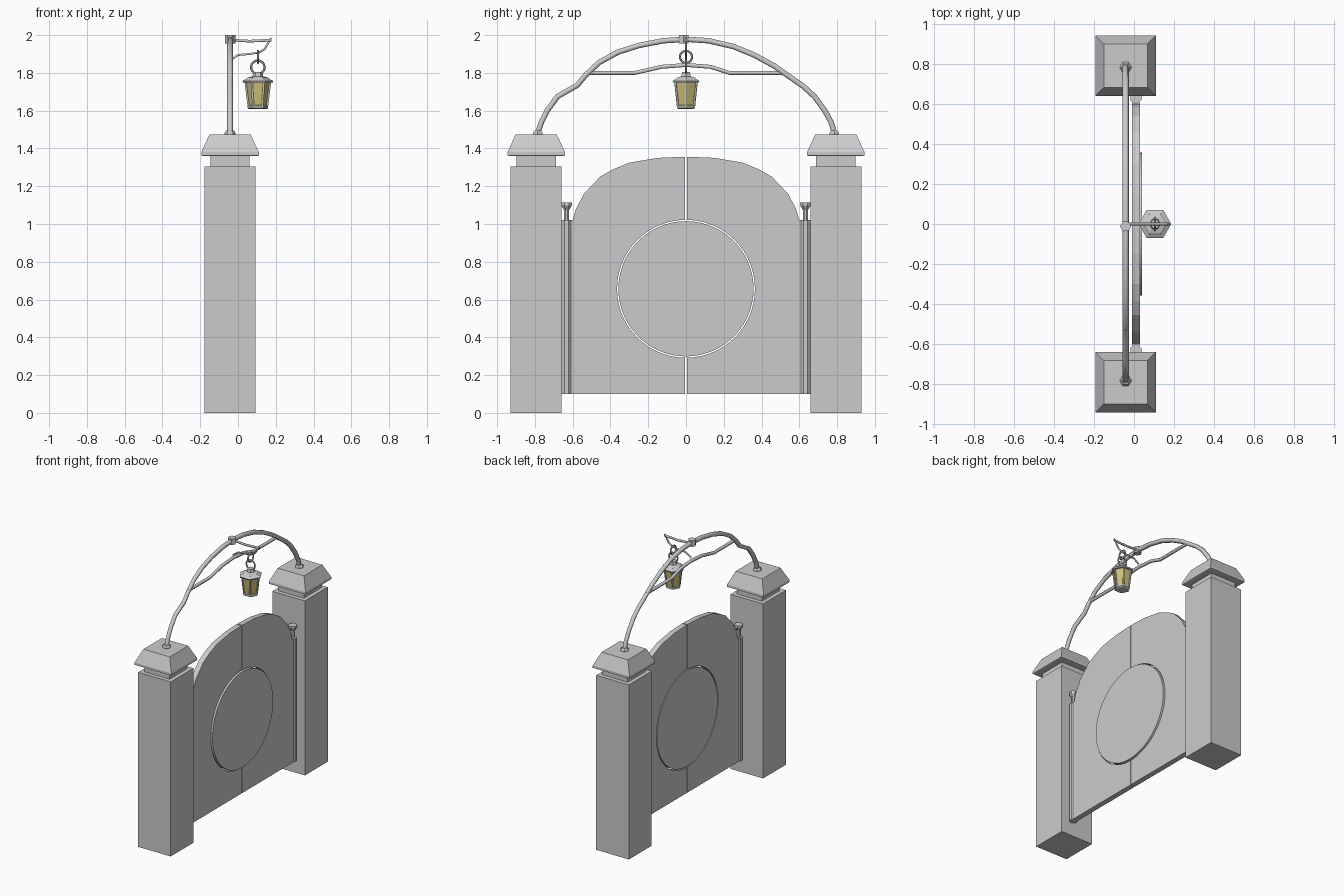
import bpy, bmesh, math
from mathutils import Vector

if "Cube" in bpy.data.objects:
    bpy.data.objects.remove(bpy.data.objects["Cube"])

AX = -0.042   # depth position of pillars and arch
LX = 0.105    # lantern axis
GAP = 0.004


def finish(name, bm, mat=None):
    bmesh.ops.recalc_face_normals(bm, faces=bm.faces)
    me = bpy.data.meshes.new(name)
    bm.to_mesh(me)
    bm.free()
    ob = bpy.data.objects.new(name, me)
    bpy.context.collection.objects.link(ob)
    if mat:
        me.materials.append(mat)
    return ob


def stack(name, x, y, rings, n, turn=0.0, mat=None):
    """Stacked n-gon sections (radius, z) closed at both ends."""
    bm = bmesh.new()
    loops = []
    for r, z in rings:
        loops.append([bm.verts.new((x + r * math.cos(turn + i * math.tau / n),
                                    y + r * math.sin(turn + i * math.tau / n), z))
                      for i in range(n)])
    for a, b in zip(loops, loops[1:]):
        for i in range(n):
            j = (i + 1) % n
            bm.faces.new((a[i], a[j], b[j], b[i]))
    bm.faces.new(loops[0])
    bm.faces.new(loops[-1])
    return finish(name, bm, mat)


def slab(name, pts, x0, x1):
    """Extrude a (y, z) outline along x."""
    bm = bmesh.new()
    f = bm.faces.new([bm.verts.new((x0, y, z)) for y, z in pts])
    ext = bmesh.ops.extrude_face_region(bm, geom=[f])
    bmesh.ops.translate(bm, vec=(x1 - x0, 0, 0),
                        verts=[v for v in ext['geom'] if isinstance(v, bmesh.types.BMVert)])
    return finish(name, bm)


def tube(name, pts, r):
    """Six-sided bar along a polyline."""
    cu = bpy.data.curves.new(name, 'CURVE')
    cu.dimensions = '3D'
    cu.bevel_depth = r
    cu.bevel_resolution = 1
    cu.use_fill_caps = True
    sp = cu.splines.new('POLY')
    sp.points.add(len(pts) - 1)
    for p, c in zip(sp.points, pts):
        p.co = (*c, 1)
    ob = bpy.data.objects.new(name, cu)
    bpy.context.collection.objects.link(ob)
    return ob


def ring(name, loc, R, r, rot):
    bpy.ops.mesh.primitive_torus_add(location=loc, rotation=rot, major_radius=R,
                                     minor_radius=r, major_segments=14, minor_segments=6)
    bpy.context.object.name = name


# Pillars with neck and bevelled cap (half-widths, z), hinge posts and doors
S = math.sqrt(2)
ZC, RH = 0.657, 0.365
for s, side in ((-1, "left"), (1, "right")):
    y = s * 0.793
    for part, prof in (("pillar", [(.135, 0), (.135, 1.305)]),
                       ("pillar_neck", [(.104, 1.30), (.104, 1.365)]),
                       ("pillar_cap", [(.144, 1.36), (.152, 1.363), (.152, 1.38), (.109, 1.475)])):
        stack(f"{side}_{part}", AX, y, [(w * S, z) for w, z in prof], 4, math.pi / 4)
    stack(f"{side}_arch_foot", AX, s * 0.785, [(.03, 1.47), (.03, 1.482), (.02, 1.495)], 6)
    stack(f"{side}_hinge_post", 0.009, s * 0.632, [(.028, 0.10), (.028, 1.02)], 8, math.pi / 8)
    stack(f"{side}_hinge_finial", 0.009, s * 0.632,
          [(.015, 1.01), (.015, 1.075), (.030, 1.098), (.030, 1.113)], 8, math.pi / 8)

    # Door leaf with an arched top and half of the round opening
    a0 = math.asin(GAP / RH)
    n = 28
    arc = [(RH * math.sin(a), ZC + RH * math.cos(a))
           for a in (a0 + (math.pi - 2 * a0) * i / n for i in range(n + 1))]
    out = [(GAP, .10), (.61, .10), (.61, 1.02), (.60, 1.02), (.583, 1.08), (.54, 1.16),
           (.455, 1.25), (.385, 1.29), (.30, 1.325), (.15, 1.35), (GAP, 1.356)]
    slab(f"{side}_door", [(s * a, b) for a, b in out + arc], -0.01, 0.03)

# Round medallion in the middle of the doors
slab("door_disc", [(.358 * math.cos(i * math.tau / 56), ZC + .358 * math.sin(i * math.tau / 56))
                   for i in range(56)], -0.01, 0.04)

# Bent arch and lower branch
arch = [(-.787, 1.475), (-.765, 1.54), (-.735, 1.60), (-.68, 1.675), (-.575, 1.735), (-.53, 1.79),
        (-.46, 1.855), (-.36, 1.91), (-.25, 1.945), (-.12, 1.97), (0, 1.978), (.12, 1.97),
        (.25, 1.94), (.36, 1.895), (.47, 1.835), (.54, 1.785), (.62, 1.73), (.68, 1.675),
        (.735, 1.60), (.77, 1.535), (.787, 1.475)]
tube("arch", [(AX, y, z) for y, z in arch], 0.0165)
branch = [(-.53, 1.80), (-.27, 1.80), (-.13, 1.832), (0, 1.842), (.13, 1.832), (.23, 1.80), (.53, 1.80)]
tube("lower_branch", [(AX, y, z) for y, z in branch], 0.012)
stack("arch_collar", AX, -0.012, [(.028, 1.955), (.028, 2.0)], 6)

# Hook: top bar and curved brace meeting at the tip
tube("hook_bar", [(AX, 0, 1.975), (.06, 0, 1.968), (.15, 0, 1.972), (.178, 0, 1.974)], 0.008)
tube("hook_brace", [(AX, 0, 1.865), (0, 0, 1.895), (.06, 0, 1.90), (.11, 0, 1.908),
                    (.14, 0, 1.925), (.158, 0, 1.955), (.175, 0, 1.985)], 0.006)

# Chain links
ring("upper_link", (LX, 0, 1.885), 0.032, 0.006, (0, math.pi / 2, 0))
ring("lower_link", (LX, 0, 1.83), 0.036, 0.006, (math.pi / 2, 0, 0))

# Hexagonal lantern
glass = bpy.data.materials.new("amber_glass")
glass.diffuse_color = (0.62, 0.53, 0.18, 1)
glass.use_nodes = True
glass.node_tree.nodes["Principled BSDF"].inputs["Base Color"].default_value = glass.diffuse_color
stack("lantern_glass", LX, 0, [(.047, 1.622), (.064, 1.758)], 6, 0, glass)
stack("lantern_roof", LX, 0, [(.078, 1.748), (.082, 1.757), (.062, 1.768), (.054, 1.775),
                              (.028, 1.782), (.024, 1.805)], 6)
stack("lantern_base", LX, 0, [(.045, 1.608), (.055, 1.614), (.055, 1.626), (.048, 1.63)], 6)
for i in range(6):
    d = Vector((math.cos(i * math.tau / 6), math.sin(i * math.tau / 6), 0))
    tube(f"lantern_bar_{i + 1}", [Vector((LX, 0, 1.62)) + d * .049,
                                  Vector((LX, 0, 1.76)) + d * .066], 0.006)
